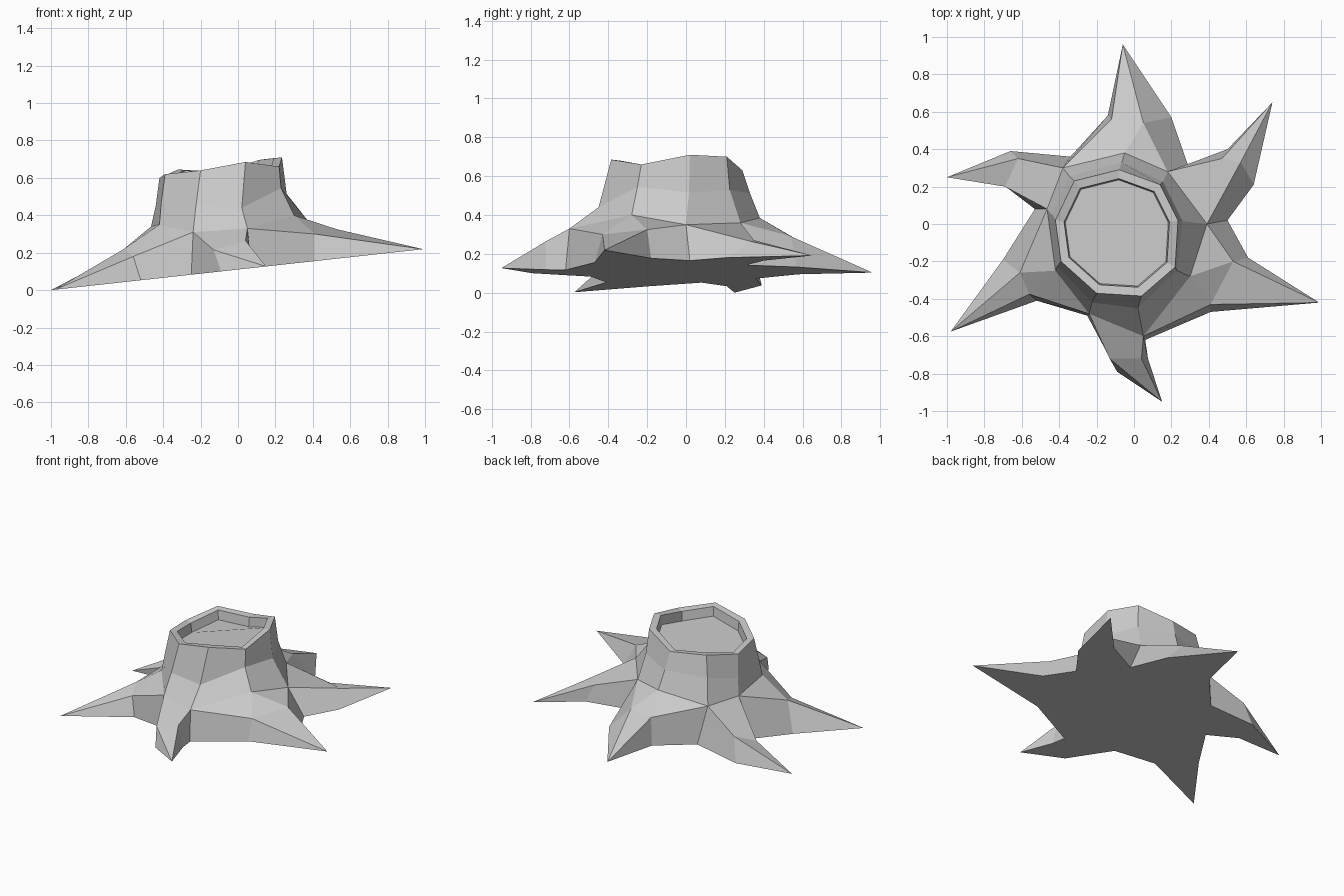
import bpy, bmesh

if "Cube" in bpy.data.objects:
    bpy.data.objects.remove(bpy.data.objects["Cube"])

mat = bpy.data.materials.new("pale_grey_wood")
mat.diffuse_color = (0.6, 0.6, 0.6, 1)
mat.use_nodes = True
mat.node_tree.nodes["Principled BSDF"].inputs["Base Color"].default_value = mat.diffuse_color

bm = bmesh.new()


def ground(x, y):
    """Point on the sloping underside."""
    return bm.verts.new((x, y, 0.11 + 0.11 * x))


def ring(points):
    return [bm.verts.new(p) for p in points]


def bridge(a, b):
    n = len(a)
    for i in range(n):
        j = (i + 1) % n
        bm.faces.new((a[i], a[j], b[j], b[i]))


# Trunk rings, nine sides, running clockwise seen from above
flare = ring([(-.38, .30, .33), (-.05, .38, .385), (.18, .28, .36),
              (.39, 0, .35), (.30, -.28, .40), (.05, -.60, .33),
              (-.24, -.48, .31), (-.42, -.25, .35), (-.465, .08, .34)])
waist = ring([(-.345, .255, .50), (-.065, .33, .51), (.155, .225, .53),
              (.26, .015, .515), (.23, -.25, .545), (.02, -.45, .44),
              (-.225, -.42, .45), (-.41, -.225, .47), (-.44, .05, .45)])
rim_points = [(-.32, .23, .645), (-.08, .29, .63), (.14, .21, .70),
              (.235, .02, .71), (.22, -.23, .66), (.04, -.385, .685),
              (-.20, -.37, .64), (-.39, -.20, .62), (-.42, .02, .60)]
rim = ring(rim_points)


def inset_rim(scale, drop):
    cx, cy = -.09, -.05
    return ring([(cx + (x - cx) * scale, cy + (y - cy) * scale, z - drop)
                 for x, y, z in rim_points])


# Sawn top: thin rim, short inner wall, sunken floor
lip = inset_rim(.86, .005)
floor = inset_rim(.84, .07)
bridge(flare, waist)
bridge(waist, rim)
bridge(rim, lip)
bridge(lip, floor)
bm.faces.new(floor)

# Ground points in the valleys between roots, keyed by trunk corner
valley = {0: ground(-.34, .36), 2: ground(.29, .31), 3: ground(.50, .02),
          5: ground(.06, -.62), 6: ground(-.25, -.49), 8: ground(-.53, .08)}

# Roots: trunk corners, tip, then upper and lower shoulder on each side
roots = [
    ((0, 2), (-.06, .96), (-.12, .56, .28), (-.14, .58), (.05, .54, .29), (.20, .57)),
    ((2, 3), (.74, .65), (.47, .35, .27), (.50, .40), (.57, .33, .265), (.64, .21)),
    ((3, 5), (.99, -.42), (.53, -.20, .325), (.61, -.18), (.41, -.43, .30), (.41, -.47)),
    ((5, 6), (.15, -.95), (.04, -.72, .265), (.075, -.72), (-.13, -.72, .215), (-.09, -.79)),
    ((6, 8), (-.98, -.575), (-.56, -.375, .18), (-.52, -.41), (-.61, -.26, .22), (-.70, -.19)),
    ((8, 0), (-1.0, .25), (-.69, .20, .13), (-.70, .21), (-.62, .35, .20), (-.66, .39)),
]
outline = []
for (a, b), tip_xy, top1, low1, top2, low2 in roots:
    v1, v2 = flare[a], flare[b]
    s1, s2 = bm.verts.new(top1), bm.verts.new(top2)
    g1, g2, tip = ground(*low1), ground(*low2), ground(*tip_xy)
    # upper face, folded along the middle corner on the wide roots
    if (b - a) % 9 == 2:
        m = flare[a + 1]
        for f in ((v1, m, s1), (m, v2, s2), (m, s2, s1)):
            bm.faces.new(f)
    else:
        bm.faces.new((v1, v2, s2, s1))
    # pointed end and both flanks
    for f in ((s1, s2, tip), (v1, s1, g1, valley[a]), (s1, tip, g1),
              (v2, valley[b], g2, s2), (s2, g2, tip)):
        bm.faces.new(f)
    outline += [valley[a], g1, tip, g2]

# Flat sloping underside
bm.faces.new(outline)
bmesh.ops.recalc_face_normals(bm, faces=bm.faces[:])

mesh = bpy.data.meshes.new("tree_stump")
bm.to_mesh(mesh)
bm.free()
mesh.materials.append(mat)
bpy.context.collection.objects.link(bpy.data.objects.new("tree_stump", mesh))
